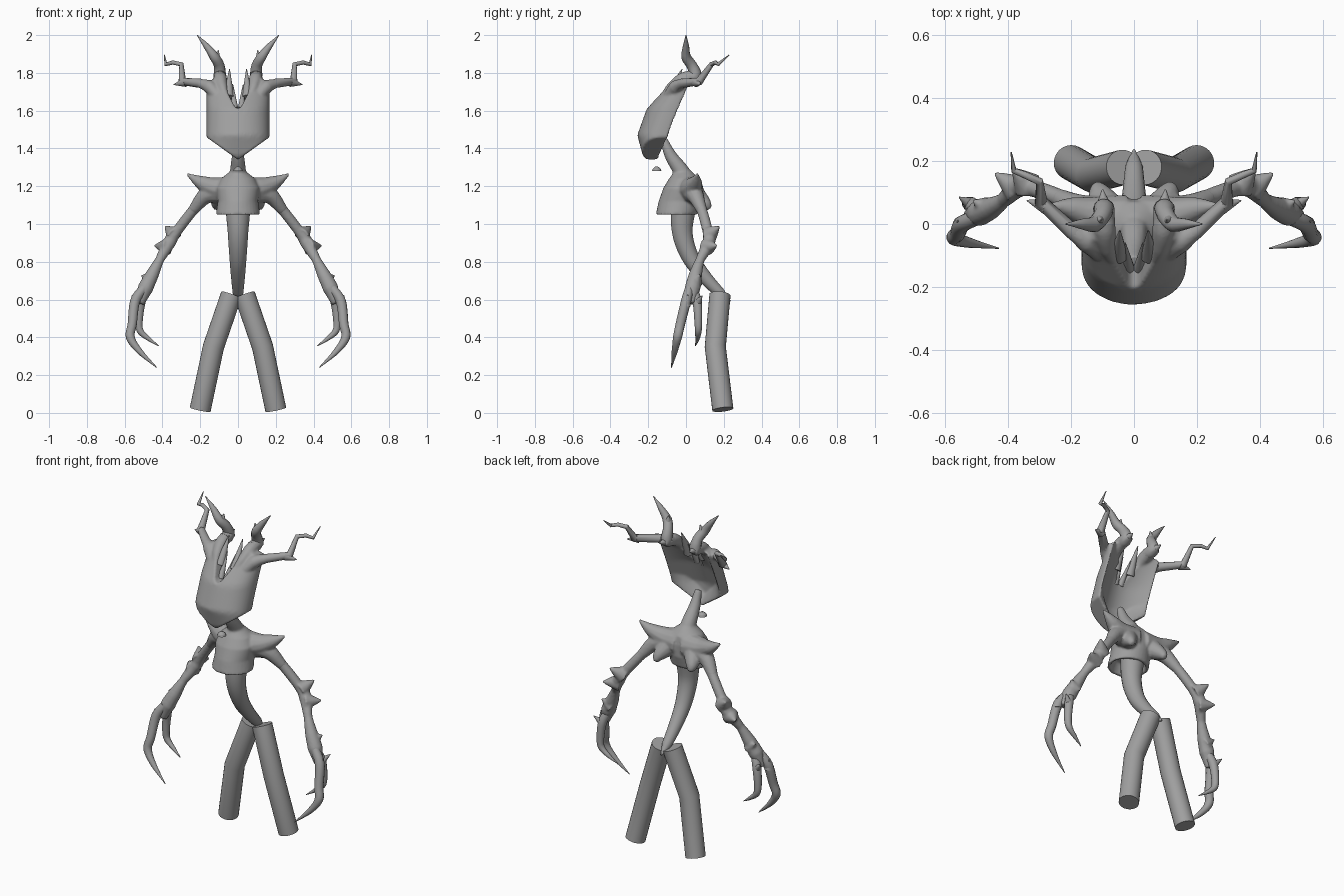
import bpy, bmesh, math
from mathutils import Vector

cube = bpy.data.objects.get("Cube")
if cube:
    bpy.data.objects.remove(cube)

grey = (.35, .35, .35, 1)
bark = bpy.data.materials.new("grey bark")
bark.use_nodes = True
bark.diffuse_color = grey
bark.node_tree.nodes["Principled BSDF"].inputs["Base Color"].default_value = grey


def finish(bm, name, fused=False):
    bmesh.ops.recalc_face_normals(bm, faces=bm.faces)
    mesh = bpy.data.meshes.new(name)
    bm.to_mesh(mesh)
    bm.free()
    mesh.materials.append(bark)
    obj = bpy.data.objects.new(name, mesh)
    bpy.context.collection.objects.link(obj)
    bpy.ops.object.select_all(action='DESELECT')
    bpy.context.view_layer.objects.active = obj
    obj.select_set(True)
    bpy.ops.object.shade_smooth_by_angle(angle=math.radians(40))
    if fused:
        # Melt overlapping pieces into one skin
        merge = obj.modifiers.new("merge", 'REMESH')
        merge.mode = 'VOXEL'
        merge.voxel_size = .007
        merge.use_smooth_shade = True
        soften = obj.modifiers.new("soften", 'SMOOTH')
        soften.iterations = 4


def loft(bm, rings):
    rows = [[bm.verts.new(point) for point in ring] for ring in rings]
    count = len(rows[0])
    for lower, upper in zip(rows, rows[1:]):
        for i in range(count):
            bm.faces.new((lower[i - 1], lower[i], upper[i], upper[i - 1]))
    # Close both ends with strips of quads
    for row in (rows[0], rows[-1]):
        for i in range(count // 2 - 1):
            bm.faces.new((row[i], row[i + 1], row[-i - 2], row[-i - 1]))


def circle(count):
    return [math.tau * k / count for k in range(count)]


def blend(values, fraction):
    # Value at a fraction of an evenly spaced list
    place = fraction * (len(values) - 1)
    index = min(int(place), len(values) - 2)
    return values[index] + (values[index + 1] - values[index]) * (place - index)


def lookup(table, key):
    for (start, low), (end, high) in zip(table, table[1:]):
        if key <= end:
            return low + (high - low) * (key - start) / (end - start)
    return table[-1][1]


def smooth_path(points, steps):
    # Catmull-Rom curve through the points
    ends = [points[0] * 2 - points[1]] + points + [points[-1] * 2 - points[-2]]
    path = []
    for before, start, end, after in zip(ends, ends[1:], ends[2:], ends[3:]):
        for k in range(steps):
            t = k / steps
            bend = (2 * before - 5 * start + 4 * end - after) * t * t
            twist = (3 * start - before - 3 * end + after) * t ** 3
            path.append(start + ((end - before) * t + bend + twist) / 2)
    return path + [points[-1]]


def tube(bm, side, radii, *points, sides=12, steps=5):
    path = smooth_path([Vector((x * side, y, z)) for x, y, z in points], steps)
    last = len(path) - 1
    normal = (path[1] - path[0]).orthogonal()
    rings = []
    for i, centre in enumerate(path):
        ahead = (path[min(i + 1, last)] - path[min(i, last - 1)]).normalized()
        behind = (path[max(i, 1)] - path[max(i - 1, 0)]).normalized()
        along = (ahead + behind).normalized()
        normal = (normal - along * normal.dot(along)).normalized()
        cross = along.cross(normal)
        radius = blend(radii, i / last)
        rings.append([centre + radius * (normal * math.cos(a) + cross * math.sin(a))
                      for a in circle(sides)])
    loft(bm, rings)


def thorn(bm, side, radius, base, tip):
    # Concave spike with a broad foot
    middle = Vector(base).lerp(Vector(tip), .5)
    tube(bm, side, (radius, radius * .55, tip_size), base, middle, tip)


tip_size = .002

# Mask-shaped head: pointed chin, notched brow, hollow back
front_line = [(1.34, -.2), (1.36, -.22), (1.47, -.25), (1.61, -.2), (1.79, -.05)]
brow_line = [(0, 1.61), (.1, 1.62), (.6, 1.78), (1, 1.75)]
rows, columns = 16, 30
rings = []
for row in range(rows + 1):
    front, back = [], []
    for column in range(columns + 1):
        angle = math.pi * (column / columns - .5)
        u, bulge = math.sin(angle), math.cos(angle)
        chin = 1.34 + .12 * abs(u)
        z = chin + (lookup(brow_line, abs(u)) - chin) * row / rows
        edge = .42 * (z - 1.72)
        depth = lookup(front_line, z) - edge
        hollow = .6 * min(1, 4 * row / rows)
        front.append((.167 * u, edge - .008 + depth * bulge ** .8, z))
        back.append((.167 * u, edge + .012 + depth * hollow * bulge ** 2, z))
    rings.append(front + back[::-1])
bm = bmesh.new()
loft(bm, rings)
for side in (-1, 1):
    # Antler roots
    tube(bm, side, (.012, .028, .036, .034), (.06, -.13, 1.67), (.082, -.08, 1.72),
         (.093, -.02, 1.765), (.095, .05, 1.785))
    tube(bm, side, (.03, .036, .024), (.11, -.09, 1.68), (.15, -.055, 1.725), (.2, -.02, 1.745))
finish(bm, "head", fused=True)

# Chest with flared, hollow lower rim: height, half width, front, back
bm = bmesh.new()
chest_levels = [(1.11, .08, -.12, .03), (1.05, .1, -.14, .04), (1.05, .117, -.16, .06),
                (1.12, .107, -.145, .08), (1.19, .115, -.12, .08), (1.24, .09, -.09, .07), (1.28, .04, -.06, .03)]
loft(bm, [[(width * math.cos(a), (front + back + (back - front) * math.sin(a)) / 2, z)
           for a in circle(32)] for z, width, front, back in chest_levels])
# Neck
tube(bm, 1, (.07, .045, .033, .02), (0, .01, 1.18), (0, -.02, 1.27), (0, -.08, 1.36), (0, -.12, 1.45))
for side in (-1, 1):
    # Shoulder spike, shoulder blade knob and arm root
    tube(bm, side, (.075, .06, .036, .006), (.03, .02, 1.18), (.12, .03, 1.19), (.2, .05, 1.222), (.27, .06, 1.264))
    tube(bm, side, (.06, .035, .014), (.08, .04, 1.16), (.11, .1, 1.11), (.115, .125, 1.08))
    tube(bm, side, (.06, .045, .028), (.09, .03, 1.17), (.17, .05, 1.15), (.24, .085, 1.07))
finish(bm, "chest", fused=True)

# Small bud under the chin
bm = bmesh.new()
tube(bm, 1, (.026, .022, .006), (0, -.155, 1.28), (0, -.155, 1.292), (0, -.155, 1.305))
finish(bm, "throat_bud")

# Waist curving back to a point between the legs
bm = bmesh.new()
tube(bm, 1, (.07, .055, .046, .038, .028, .004), (0, -.01, 1.12), (0, -.02, .96), (0, .02, .83),
     (0, .09, .73), (0, .18, .635), (0, .235, .59), sides=20)
finish(bm, "waist")

for side, label in ((1, "left"), (-1, "right")):
    bm = bmesh.new()
    tube(bm, side, (.056, .056), (.2, .195, .018), (.13, .155, .35), (.035, .18, .625), sides=24, steps=1)
    finish(bm, label + "_leg")

    # Arm with thorns at elbow, forearm and wrist
    bm = bmesh.new()
    tube(bm, side, (.04, .028, .028, .036, .024, .036, .042, .025),
         (.17, .05, 1.15), (.24, .085, 1.07), (.325, .115, .96), (.365, .12, .9),
         (.415, .075, .81), (.455, .05, .73), (.49, .035, .66), (.52, .025, .58))
    thorn(bm, side, .05, (.335, .12, .94), (.388, .18, .99))
    thorn(bm, side, .05, (.37, .11, .88), (.447, .165, .885))
    thorn(bm, side, .04, (.46, .05, .69), (.515, .075, .735))
    finish(bm, label + "_arm", fused=True)

    # Clawed fingers with knuckle thorns
    bm = bmesh.new()
    tube(bm, side, (.025, .027, .025, .024, .016, tip_size), (.5, .02, .66), (.545, 0, .59),
         (.56, -.03, .47), (.57, -.045, .4), (.52, -.06, .325), (.43, -.077, .24))
    thorn(bm, side, .026, (.55, 0, .57), (.56, .01, .625))
    finish(bm, label + "_outer_finger")
    bm = bmesh.new()
    tube(bm, side, (.025, .025, .021, .018, .011, tip_size), (.49, .04, .65), (.515, .06, .58),
         (.525, .065, .48), (.515, .065, .43), (.47, .06, .39), (.42, .05, .355))
    thorn(bm, side, .024, (.515, .06, .58), (.555, .085, .62))
    finish(bm, label + "_inner_finger")

    # Upright antler growing from the brow ridge
    bm = bmesh.new()
    tube(bm, side, (.034, .034, .028, .026, .017, tip_size), (.093, 0, 1.775),
         (.096, .05, 1.785), (.1, .03, 1.84), (.125, 0, 1.885), (.165, 0, 1.94), (.217, 0, 2), steps=3)
    thorn(bm, side, .025, (.115, .01, 1.865), (.104, .014, 1.92))
    thorn(bm, side, .032, (.095, .04, 1.78), (.1, .11, 1.79))
    finish(bm, label + "_upright_antler")

    # Zigzag antler reaching sideways and back
    bm = bmesh.new()
    tube(bm, side, (.03, .025, .022, .013, .011, .01, tip_size), (.15, -.055, 1.725), (.2, -.02, 1.745),
         (.295, .07, 1.755), (.3, .135, 1.845), (.345, .155, 1.855), (.382, .17, 1.845), (.39, .228, 1.895), steps=1)
    thorn(bm, side, .025, (.28, .055, 1.75), (.34, .075, 1.738))
    finish(bm, label + "_side_antler")

    # Small horns in the brow notch
    bm = bmesh.new()
    thorn(bm, side, .03, (.05, -.1, 1.67), (.045, -.02, 1.82))
    thorn(bm, side, .02, (.018, -.14, 1.61), (.028, -.06, 1.74))
    finish(bm, label + "_small_horns")
